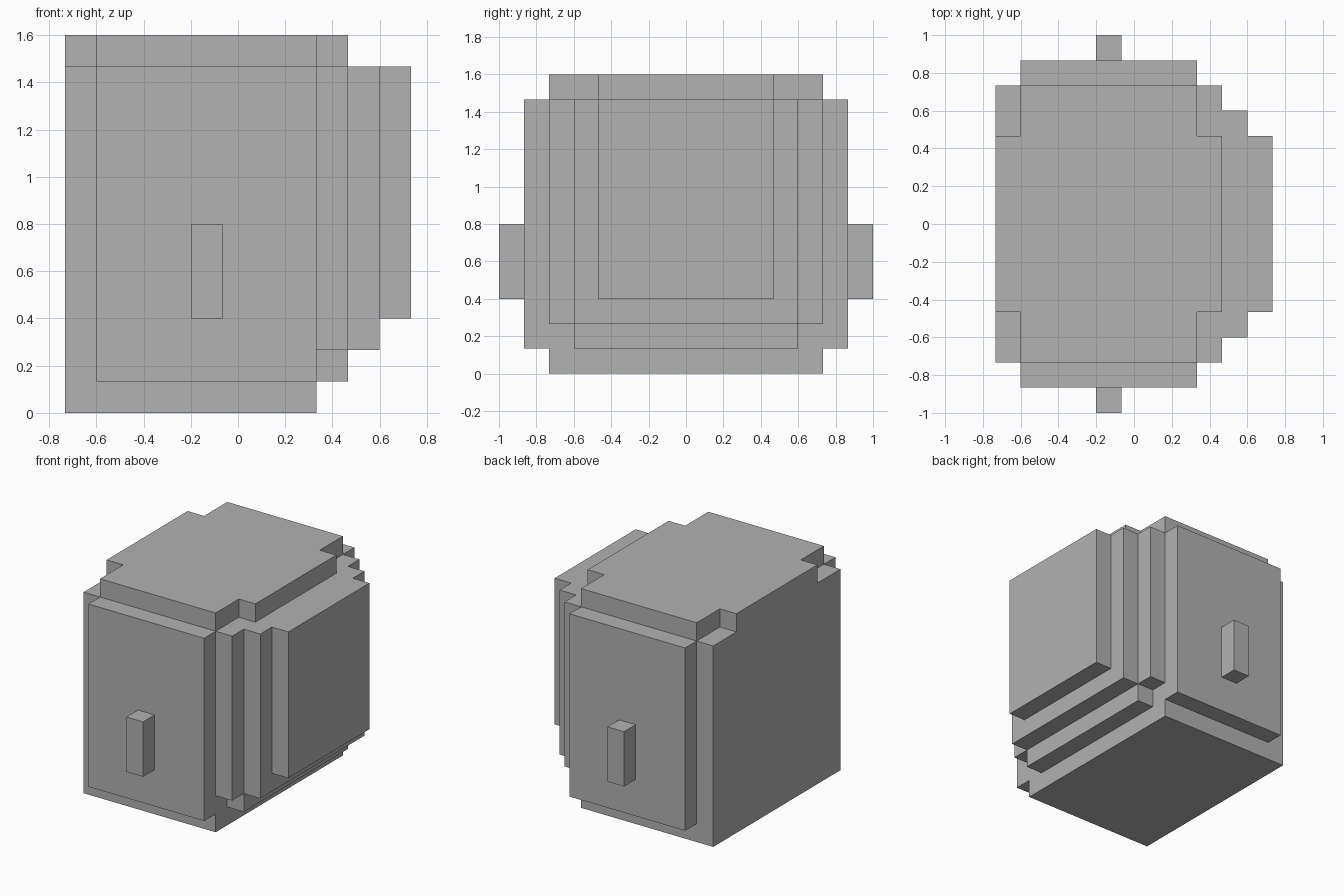
import bpy, bmesh
from mathutils import Vector

if "Cube" in bpy.data.objects:
    bpy.data.objects.remove(bpy.data.objects["Cube"], do_unlink=True)

UNIT = 2 / 15  # one block step

grey = bpy.data.materials.new("plain grey")
grey.use_nodes = True
colour = (0.445, 0.445, 0.445, 1)
grey.diffuse_color = colour
grey.node_tree.nodes["Principled BSDF"].inputs["Base Color"].default_value = colour


def prism(name, outline, axis, start, end):
    """Extrude a flat outline along x, y or z; sizes are in block steps."""
    place = {"x": lambda a, b, c: (c, a, b),
             "y": lambda a, b, c: (a, c, b),
             "z": lambda a, b, c: (a, b, c)}[axis]
    bm = bmesh.new()
    base = bm.faces.new([bm.verts.new(Vector(place(a, b, start)) * UNIT) for a, b in outline])
    grown = bmesh.ops.extrude_face_region(bm, geom=[base], use_keep_orig=True)
    moved = [v for v in grown["geom"] if isinstance(v, bmesh.types.BMVert)]
    bmesh.ops.translate(bm, verts=moved, vec=Vector(place(0, 0, end - start)) * UNIT)
    bmesh.ops.recalc_face_normals(bm, faces=bm.faces)
    mesh = bpy.data.meshes.new(name)
    bm.to_mesh(mesh)
    bm.free()
    mesh.materials.append(grey)
    obj = bpy.data.objects.new(name, mesh)
    bpy.context.collection.objects.link(obj)


def rect(a0, a1, b0, b1):
    return [(a0, b0), (a1, b0), (a1, b1), (a0, b1)]


# Main body
prism("body", rect(-5.5, 2.5, -5.5, 5.5), "z", 0, 11)

# Lid with four notched corners
half = [(-5.5, -3.5), (-4.5, -3.5), (-4.5, -5.5), (2.5, -5.5), (2.5, -3.5), (3.5, -3.5)]
prism("lid", half + [(x, -y) for x, y in reversed(half)], "z", 11, 12)

# Stepped layers on the left side, the first with a lower lip
half = [(-4.5, 1), (-4.5, 2), (-5.5, 2), (-5.5, 11)]
prism("inner_step", half + [(-y, z) for y, z in reversed(half)], "x", 2.5, 3.5)
prism("middle_step", rect(-4.5, 4.5, 2, 11), "x", 3.5, 4.5)
prism("outer_step", rect(-3.5, 3.5, 3, 11), "x", 4.5, 5.5)

# Raised panels and pegs on front and back
for side, sign in (("front", -1), ("back", 1)):
    prism(side + "_panel", rect(-4.5, 2.5, 1, 11), "y", sign * 5.5, sign * 6.5)
    prism(side + "_peg", rect(-1.5, -0.5, 3, 6), "y", sign * 6.5, sign * 7.5)
